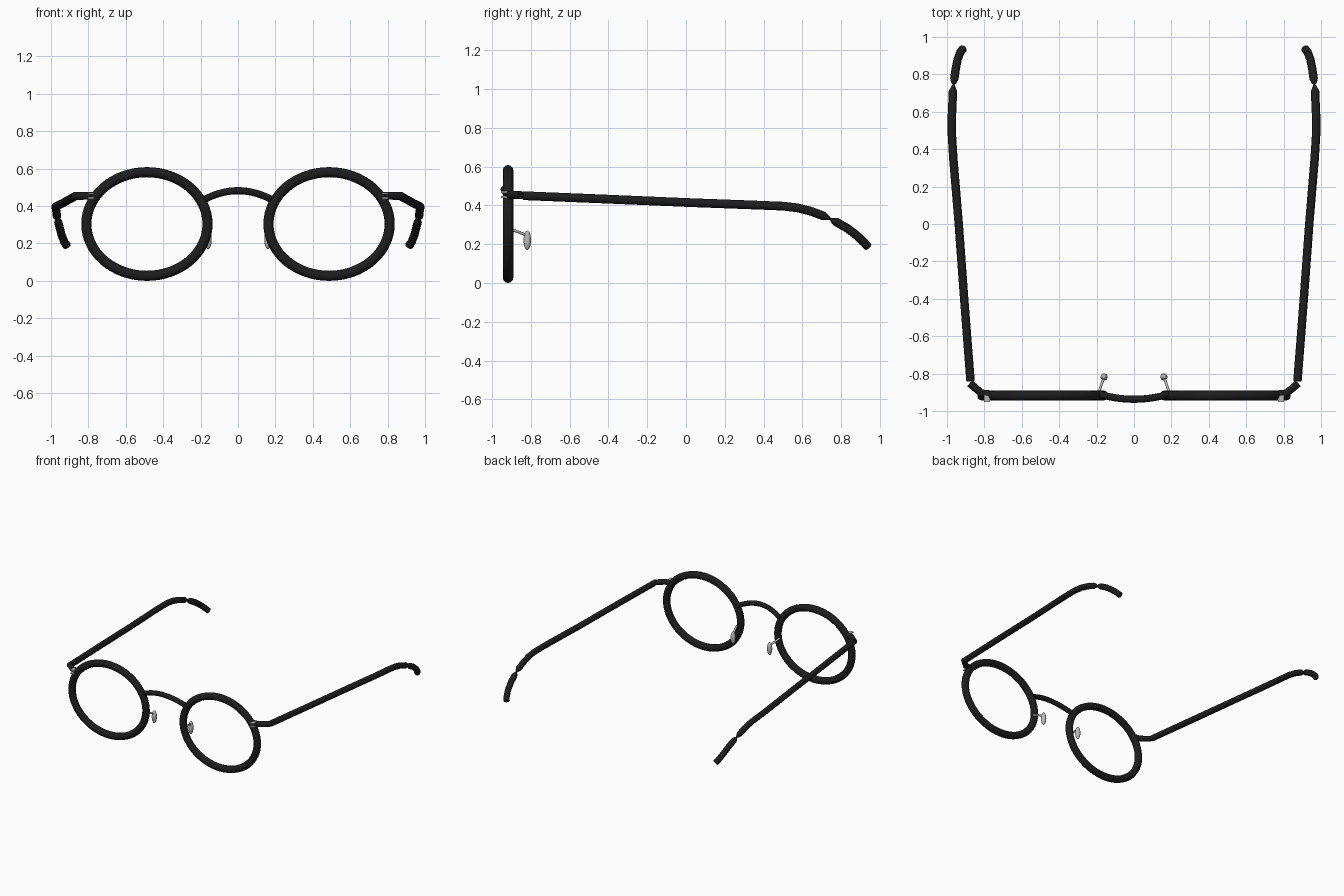
import bpy
from math import cos, sin, pi, radians
from mathutils import Vector

cube = bpy.data.objects.get("Cube")
if cube:
    bpy.data.objects.remove(cube)


def material(name, rgb):
    m = bpy.data.materials.new(name)
    m.use_nodes = True
    m.diffuse_color = (*rgb, 1)
    m.node_tree.nodes["Principled BSDF"].inputs["Base Color"].default_value = (*rgb, 1)
    return m


black = material("black frame", (0.012, 0.012, 0.012))
silver = material("silver metal", (0.5, 0.5, 0.5))


def finish(obj, name, mat):
    obj.name = name
    obj.data.materials.clear()
    obj.data.materials.append(mat)
    bpy.ops.object.select_all(action='DESELECT')
    obj.select_set(True)
    bpy.context.view_layer.objects.active = obj
    bpy.ops.object.shade_smooth_by_angle(angle=radians(40))


def tube(name, points, radius, mat, cyclic=False, radii=None):
    """Round tube along a path, turned into a mesh."""
    curve = bpy.data.curves.new(name, 'CURVE')
    curve.dimensions = '3D'
    curve.bevel_depth = radius
    curve.bevel_resolution = 4
    curve.use_fill_caps = True
    spline = curve.splines.new('POLY')
    spline.points.add(len(points) - 1)
    spline.use_cyclic_u = cyclic
    for i, p in enumerate(points):
        spline.points[i].co = (*p, 1)
        spline.points[i].radius = radii[i] if radii else 1
    obj = bpy.data.objects.new(name, curve)
    bpy.context.collection.objects.link(obj)
    bpy.ops.object.select_all(action='DESELECT')
    obj.select_set(True)
    bpy.context.view_layer.objects.active = obj
    bpy.ops.object.convert(target='MESH')
    finish(bpy.context.view_layer.objects.active, name, mat)


# Bridge: shallow arch bowed forward
arch = [i / 12 - 1 for i in range(25)]
tube("bridge", [(0.185 * t, -0.937 + 0.027 * t * t, 0.482 - 0.05 * t * t) for t in arch],
     0.019, black)

for s, side in ((1, "left"), (-1, "right")):
    # Oval rim
    angles = [2 * pi * i / 64 for i in range(64)]
    tube(side + "_rim", [(s * (0.487 + 0.324 * cos(a)), -0.917, 0.304 + 0.277 * sin(a))
                         for a in angles], 0.027, black, cyclic=True)

    # End piece joining rim to temple
    path = [(0.775, -0.91, 0.455), (0.815, -0.905, 0.455), (0.878, -0.852, 0.453)]
    tube(side + "_end_piece", [(s * x, y, z) for x, y, z in path], 0.021, black)

    # Temple, pinched where the ear tip begins
    path = [(0.874, -0.84, 0.45, 1), (0.908, -0.4, 0.432, 1), (0.937, 0, 0.415, 1),
            (0.966, 0.35, 0.402, 1), (0.975, 0.5, 0.396, 1), (0.974, 0.57, 0.388, 1),
            (0.971, 0.64, 0.371, 1), (0.968, 0.71, 0.345, 1), (0.966, 0.73, 0.336, 0.6),
            (0.965, 0.745, 0.329, 0.25), (0.963, 0.758, 0.322, 0.7), (0.961, 0.775, 0.314, 1),
            (0.953, 0.83, 0.283, 1), (0.943, 0.88, 0.245, 1), (0.928, 0.92, 0.207, 1),
            (0.914, 0.937, 0.187, 1)]
    tube(side + "_temple", [(s * x, y, z) for x, y, z, r in path], 0.0225, black,
         radii=[p[3] for p in path])

    # Hinge plates on the front of the rim
    for level, z in (("upper", 0.469), ("lower", 0.443)):
        bpy.ops.mesh.primitive_cube_add(size=1, location=(s * 0.786, -0.935, z))
        plate = bpy.context.object
        plate.scale = (0.03, 0.035, 0.009)
        finish(plate, side + "_hinge_plate_" + level, silver)

    # Nose pad and its wire
    wire = [(0.187, -0.9, 0.275), (0.175, -0.86, 0.262), (0.16, -0.82, 0.245)]
    tube(side + "_pad_wire", [(s * x, y, z) for x, y, z in wire], 0.007, silver)
    bpy.ops.mesh.primitive_uv_sphere_add(segments=20, ring_count=12, radius=1,
                                         location=(s * 0.16, -0.818, 0.22))
    pad = bpy.context.object
    pad.scale = (0.019, 0.019, 0.05)
    finish(pad, side + "_nose_pad", silver)
